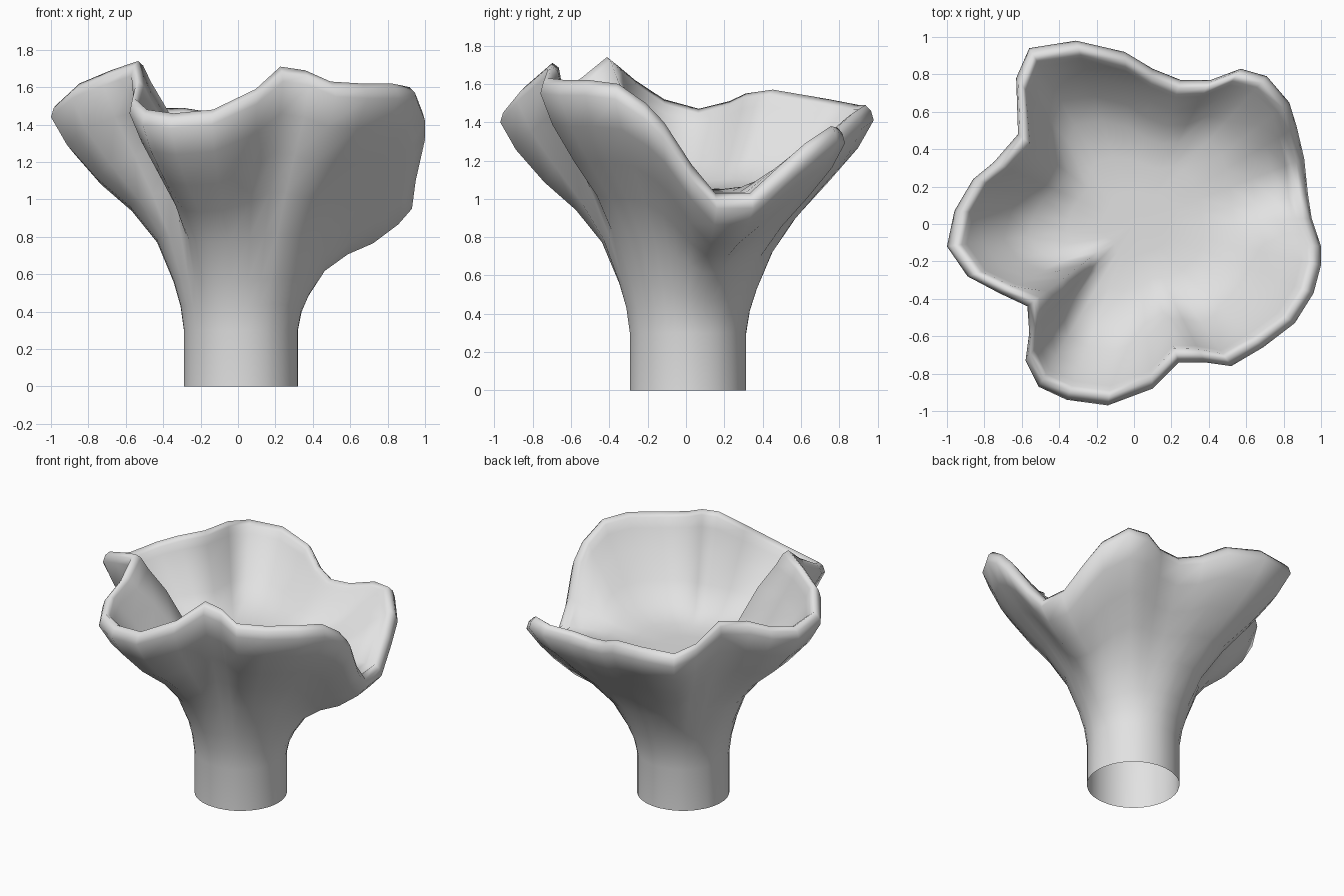
import bpy
import bmesh
import math
from mathutils import Vector

default = bpy.data.objects.get("Cube")
if default:
    bpy.data.objects.remove(default, do_unlink=True)

# Plain grey skin
skin = bpy.data.materials.new("pale_grey")
skin.use_nodes = True
skin.diffuse_color = (0.76, 0.76, 0.76, 1)
skin.node_tree.nodes["Principled BSDF"].inputs["Base Color"].default_value = skin.diffuse_color

# Wavy rim of the cap, counter-clockwise: x, y, height
RIM = [
    (1, -.12, 1.4), (.95, .03, 1.18), (.93, .16, 1.03), (.91, .35, 1.03),
    (.87, .52, 1.18), (.83, .65, 1.29), (.71, .79, 1.38), (.57, .83, 1.37),
    (.41, .77, 1.34), (.25, .77, 1.33), (.1, .83, 1.37), (-.05, .92, 1.45),
    (-.31, .98, 1.49), (-.56, .94, 1.49), (-.63, .78, 1.52), (-.62, .48, 1.57),
    (-.75, .33, 1.55), (-.86, .24, 1.51), (-.96, .07, 1.47), (-1, -.12, 1.52),
    (-.89, -.28, 1.62), (-.72, -.37, 1.69), (-.57, -.44, 1.74), (-.56, -.58, 1.63),
    (-.58, -.73, 1.54), (-.51, -.87, 1.48), (-.36, -.94, 1.46), (-.14, -.97, 1.48),
    (.1, -.88, 1.59), (.24, -.74, 1.71), (.38, -.74, 1.69), (.52, -.76, 1.63),
    (.69, -.66, 1.62), (.86, -.53, 1.62), (.96, -.37, 1.6), (1, -.22, 1.5),
]
# Outer flare (radius share, height share) and inner bowl (radius share, height share)
FLARE = [(0, 0), (.03, .11), (.09, .22), (.23, .41), (.43, .57), (.66, .715), (.88, .87), (1, 1)]
BOWL = [(.95, .84), (.86, .62), (.74, .32), (.6, .1), (.4, .01), (.2, 0)]
STALK, NECK, FLOOR = .305, .3, 1.05
CENTRE = Vector((.015, .01, 0))


def crease(x, y):
    """Strength of the deep fold at the front right of the cap."""
    turn = math.atan2(y, x) - math.atan2(-.5, -.57)
    return math.exp(-(turn / .15) ** 2)


def calm(index):
    """Reach and height of the rim, averaged over its neighbours."""
    near = [RIM[(index + k) % len(RIM)] for k in range(-3, 4)]
    reach = sum(math.hypot(x, y) for x, y, z in near) / len(near)
    return reach, sum(z for x, y, z in near) / len(near)


def section(index):
    """One radial section from the foot, over the lip, to the bowl floor."""
    x, y, top = RIM[index]
    reach = math.hypot(x, y)
    way = Vector((x, y, 0)) / reach
    mean_reach, mean_top = calm(index)

    def blend(share):
        """The waves fade out towards the stalk."""
        wave = min(1, share * 1.6)
        return (mean_reach + (reach - mean_reach) * wave,
                mean_top + (top - mean_top) * wave,
                .15 * crease(x, y) * math.sin(math.pi * share ** 2))

    foot = CENTRE + way * STALK
    points = [foot, foot + Vector((0, 0, NECK))]
    for share, rise in FLARE[1:]:
        extent, height, tuck = blend(share)
        point = way * (STALK + (extent - STALK) * share - tuck) + CENTRE * (1 - share)
        point.z = NECK + (height - .08 - NECK) * rise
        points.append(point)
    # rounded lip
    for inset, drop in ((.015, .03), (.045, 0), (.08, .025)):
        points.append(way * (reach - inset) + Vector((0, 0, top - drop)))
    # inner bowl
    for share, rise in BOWL:
        extent, height, tuck = blend(share)
        radius = (extent - .06) * share - tuck
        points.append(way * radius + Vector((0, 0, FLOOR + (height - FLOOR) * rise)))
    return points


# Bridge neighbouring sections into a single open-footed skin
bm = bmesh.new()
columns = [[bm.verts.new(p) for p in section(i)] for i in range(len(RIM))]
hub = bm.verts.new((0, 0, FLOOR))
for left, right in zip(columns, columns[1:] + columns[:1]):
    for i in range(len(left) - 1):
        bm.faces.new((left[i], right[i], right[i + 1], left[i + 1]))
    bm.faces.new((left[-1], right[-1], hub))
for face in bm.faces:
    face.smooth = True

mesh = bpy.data.meshes.new("funnel_mushroom")
bm.to_mesh(mesh)
bm.free()
mesh.materials.append(skin)
mushroom = bpy.data.objects.new("funnel_mushroom", mesh)
bpy.context.collection.objects.link(mushroom)
